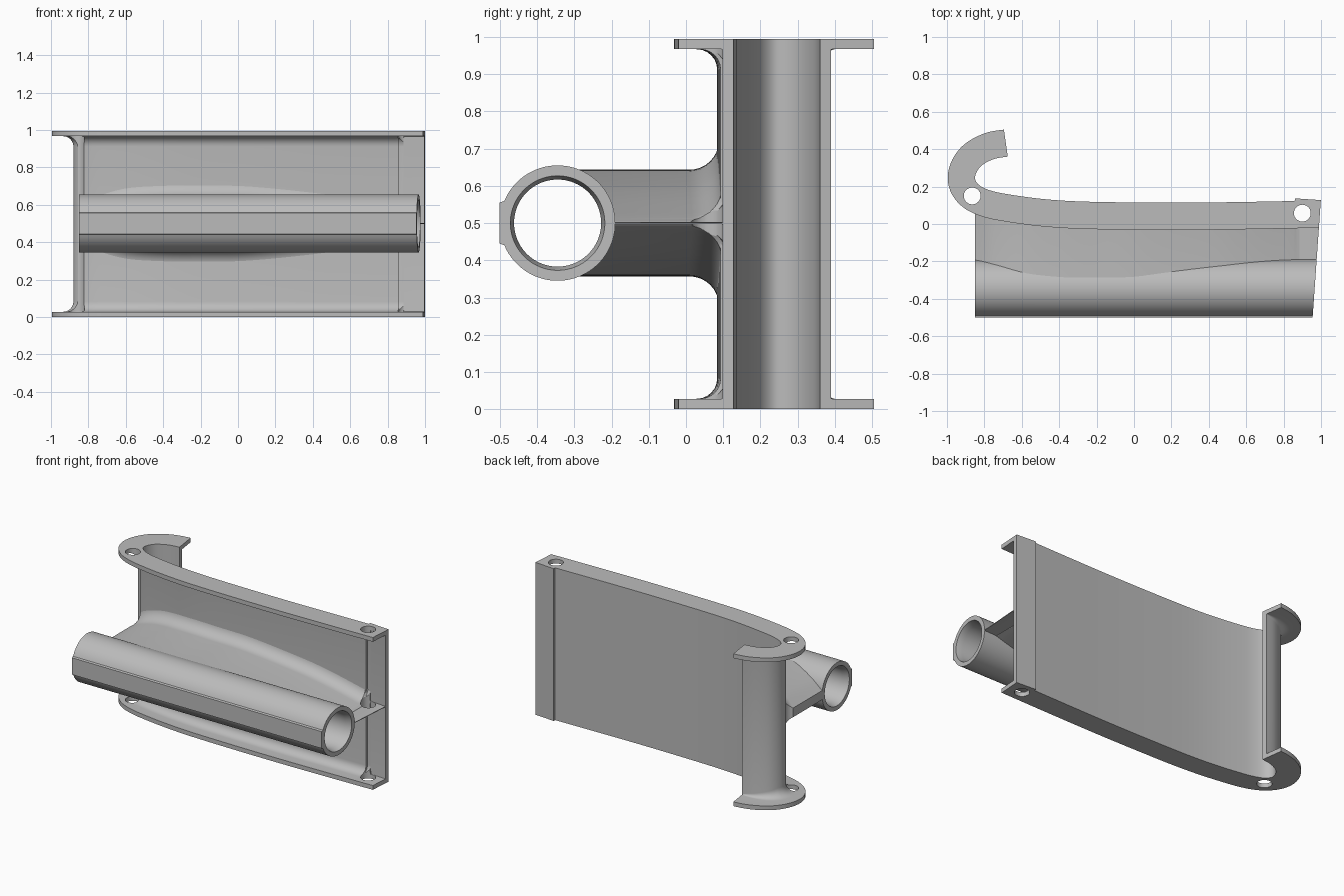
import bpy, bmesh
from math import sin, cos, asin, sqrt, pi, radians

if "Cube" in bpy.data.objects:
    bpy.data.objects.remove(bpy.data.objects["Cube"])

grey = bpy.data.materials.new("plain grey")
grey.use_nodes = True
COLOR = (0.5, 0.5, 0.5, 1)
grey.diffuse_color = COLOR
grey.node_tree.nodes["Principled BSDF"].inputs["Base Color"].default_value = COLOR

HEIGHT, MID = 0.995, 0.5
WALL, FLANGE_WIDTH, FLANGE = 0.03, 0.146, 0.028
PIPE_Y, PIPE_R = -0.345, 0.155
LEFT_END = -0.85
HOLES = [(-0.865, 0.15), (0.9, 0.058)]


def slanted_end(y):
    """x of the slightly slanted cut at the straight end."""
    return 0.99 + 0.07 * y


def smooth(points, steps=8):
    """Catmull-Rom curve through 2D points."""
    p = [points[0]] + points + [points[-1]]
    out = []
    for i in range(1, len(p) - 2):
        for s in range(steps):
            t = s / steps
            out.append(tuple(
                0.5 * (2 * b + (c - a) * t + (2 * a - 5 * b + 4 * c - d) * t * t
                       + (3 * b - a - 3 * c + d) * t ** 3)
                for a, b, c, d in zip(p[i - 1], p[i], p[i + 1], p[i + 2])))
    return out + [points[-1]]


def loft(name, rings, closed=False):
    """Skin a list of equal closed rings, capped or joined end to end."""
    bm = bmesh.new()
    loops = [[bm.verts.new(co) for co in ring] for ring in rings]
    n = len(loops[0])
    pairs = list(zip(loops, loops[1:]))
    if closed:
        pairs.append((loops[-1], loops[0]))
    else:
        bm.faces.new(loops[0])
        bm.faces.new(loops[-1])
    for a, b in pairs:
        for i in range(n):
            j = (i + 1) % n
            bm.faces.new((a[i], a[j], b[j], b[i]))
    bmesh.ops.recalc_face_normals(bm, faces=bm.faces)
    mesh = bpy.data.meshes.new(name)
    bm.to_mesh(mesh)
    bm.free()
    obj = bpy.data.objects.new(name, mesh)
    bpy.context.collection.objects.link(obj)
    mesh.materials.append(grey)
    return obj


def activate(obj):
    bpy.ops.object.select_all(action='DESELECT')
    obj.select_set(True)
    bpy.context.view_layer.objects.active = obj


def drill(obj):
    """Cut the vertical screw holes."""
    for x, y in HOLES:
        bpy.ops.mesh.primitive_cylinder_add(vertices=40, radius=0.045, depth=2, location=(x, y, MID))
        cutter = bpy.context.object
        cutter.hide_render = True
        activate(obj)
        mod = obj.modifiers.new("hole", 'BOOLEAN')
        mod.operation, mod.solver, mod.object = 'DIFFERENCE', 'EXACT', cutter
        bpy.ops.object.modifier_apply(modifier=mod.name)
        bpy.data.objects.remove(cutter)


# Back line of the wall, from the hook tip round to the straight end
back = smooth([(-0.675, 0.36), (-0.75, 0.347), (-0.82, 0.308), (-0.85, 0.25),
               (-0.828, 0.208), (-0.77, 0.18), (-0.68, 0.16), (-0.5, 0.135),
               (-0.3, 0.121), (0, 0.115), (0.3, 0.114), (0.6, 0.118), (0.859, 0.123)])
back += [(x, 0.123 + 0.02 * (x - 0.859)) for x in (0.861, 0.884, 0.886, 0.93, slanted_end(0.126))]

# Channel bracket: wall, two flanges and the fillets between them
rings, wall_front = [], []
for i, (x, y) in enumerate(back):
    x0, y0 = back[max(i - 1, 0)]
    x1, y1 = back[min(i + 1, len(back) - 1)]
    length = sqrt((x1 - x0) ** 2 + (y1 - y0) ** 2)
    nx, ny = (y1 - y0) / length, (x0 - x1) / length
    if i == len(back) - 1:
        nx, ny = -0.07, -1
    step = -0.014 * (1.02 - x) / 0.16 if x > 0.86 else 0
    r = 0.002 if x > 0.885 else 0.002 + 0.053 * min(1, i / 20)
    front = step + WALL
    lower = [(step, 0), (FLANGE_WIDTH, 0), (FLANGE_WIDTH, FLANGE)]
    for k in range(7):
        a = k / 6 * pi / 2
        lower.append((front + r * (1 - sin(a)), FLANGE + r * (1 - cos(a))))
    section = lower + [(o, HEIGHT - z) for o, z in reversed(lower)]
    rings.append([(x + nx * o, y + ny * o, z) for o, z in section])
    wall_front.append((x + nx * (front - 0.003), y + ny * (front - 0.003)))
bracket = loft("channel_bracket", rings)
drill(bracket)


def wall_y(x):
    """Front of the wall on its long side."""
    for (xa, ya), (xb, yb) in zip(wall_front, wall_front[1:]):
        if xa <= x <= xb and xb > xa:
            return ya + (yb - ya) * (x - xa) / (xb - xa)
    return wall_front[-1][1]


# Lens-shaped web between the wall and the pipe
web_line = smooth([(LEFT_END + 0.001, 0.03), (-0.75, 0.085), (-0.6, 0.128), (-0.4, 0.142),
                   (-0.2, 0.143), (0.05, 0.139), (0.4, 0.105), (0.6, 0.073),
                   (0.8, 0.028), (0.884, 0.006)])
web_line += [(0.886, 0.004), (0.93, 0.003), (1.0, 0.002)]
rings = []
for x, h in web_line:
    yw = wall_y(x)
    r = 0.08 if x < 0.885 else 0.002
    spread = asin(min(h / 0.148, 1))
    half = [(PIPE_Y + 0.148 * cos(spread * k / 6), 0.148 * sin(spread * k / 6)) for k in range(1, 7)]
    for k in range(9):
        a = k / 8 * pi / 2
        half.append((yw - r * (1 - sin(a)), h + r * (1 - cos(a))))
    half[-1] = (yw + 0.001, half[-1][1])
    section = half + [(y, -z) for y, z in reversed(half)]
    rings.append([(slanted_end(y) if x == 1.0 else x, y, MID + z) for y, z in section])
web = loft("web", rings)
drill(web)


# Pipe with a raised flat strip along the front and flared bore ends
def circle(radius, x=None, inset=0, strip=False):
    pts = []
    for k in range(72):
        a = 2 * pi * (k + 0.5) / 72
        y, z = PIPE_Y - radius * cos(a), radius * sin(a)
        if strip and cos(a) > 0 and abs(z) < 0.055:
            y = -0.501
            if abs(z) > 0.045:
                z = 0.055 if z > 0 else -0.055
        px = slanted_end(y) - inset if x is None else x
        pts.append((px, y, MID + z))
    return pts


pipe = loft("pipe", [
    circle(PIPE_R, LEFT_END, strip=True), circle(PIPE_R, strip=True),
    circle(0.127), circle(0.117, inset=0.04),
    circle(0.117, LEFT_END + 0.04), circle(0.127, LEFT_END)], closed=True)

for obj in (bracket, web, pipe):
    activate(obj)
    bpy.ops.object.shade_smooth_by_angle(angle=radians(25))
